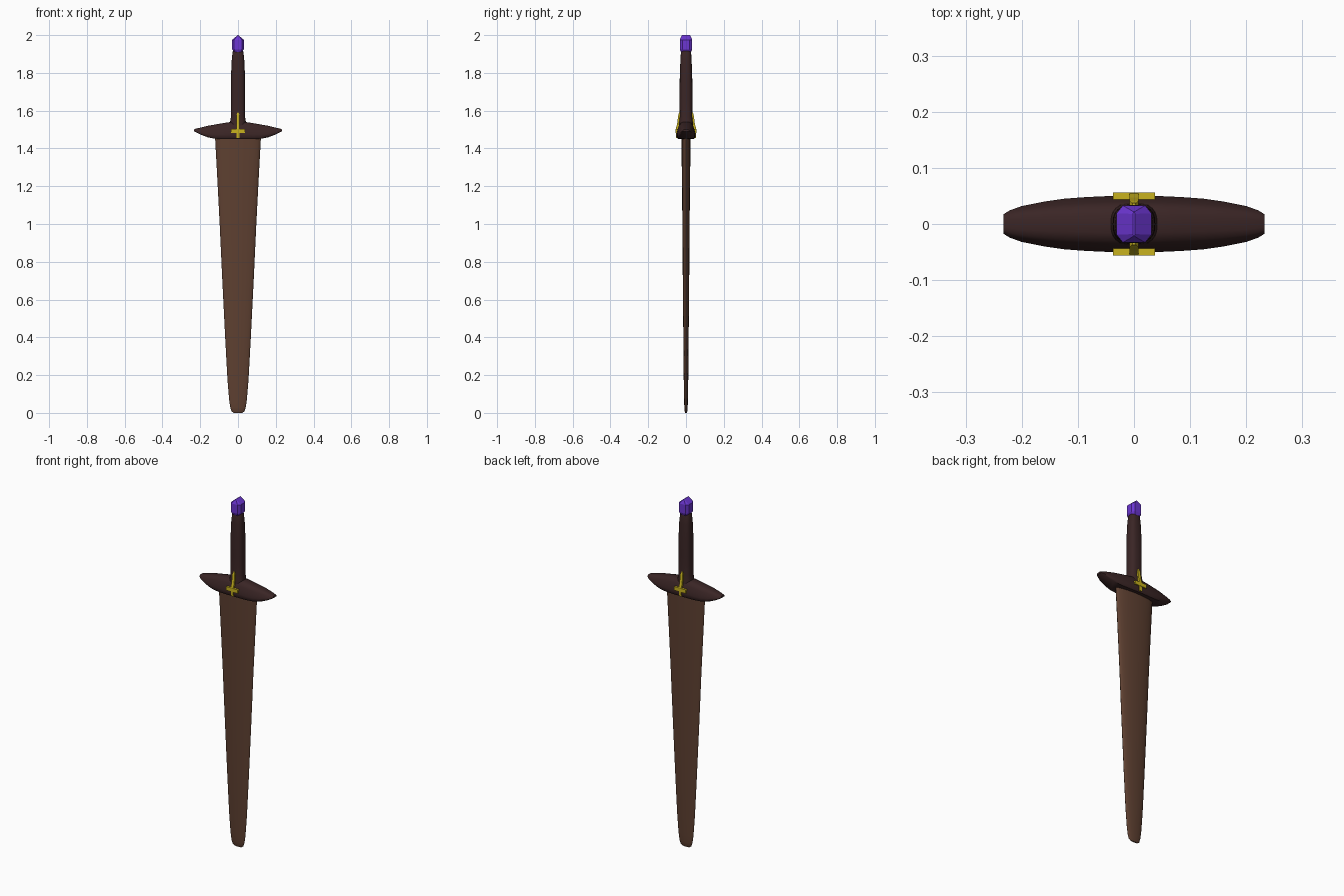
import bpy, bmesh, math

if "Cube" in bpy.data.objects:
    bpy.data.objects.remove(bpy.data.objects["Cube"])


def material(name, rgb):
    m = bpy.data.materials.new(name)
    lin = [((c / 255 + 0.055) / 1.055) ** 2.4 for c in rgb]
    m.diffuse_color = (*lin, 1)
    m.use_nodes = True
    m.node_tree.nodes["Principled BSDF"].inputs["Base Color"].default_value = m.diffuse_color
    return m


WOOD = material("brown wood", (94, 64, 49))
DARK = material("dark wood", (58, 37, 37))
GOLD = material("gold", (200, 178, 30))
VIOLET = material("violet gem", (108, 54, 210))


def loft(name, rings, mat, angle=None):
    """Skin a list of closed rings with equal point counts and cap both ends."""
    bm = bmesh.new()
    loops = [[bm.verts.new(p) for p in ring] for ring in rings]
    n = len(loops[0])
    for a, b in zip(loops, loops[1:]):
        for i in range(n):
            bm.faces.new((a[i], a[(i + 1) % n], b[(i + 1) % n], b[i]))
    bm.faces.new(loops[0])
    bm.faces.new(loops[-1])
    bmesh.ops.recalc_face_normals(bm, faces=bm.faces)
    me = bpy.data.meshes.new(name)
    bm.to_mesh(me)
    bm.free()
    ob = bpy.data.objects.new(name, me)
    bpy.context.collection.objects.link(ob)
    me.materials.append(mat)
    if angle:
        bpy.ops.object.select_all(action='DESELECT')
        bpy.context.view_layer.objects.active = ob
        ob.select_set(True)
        bpy.ops.object.shade_smooth_by_angle(angle=math.radians(angle))
    return ob


def oval(hx, hy, z, power=1.0, n=24):
    """Superellipse ring; power under 1 makes it boxier."""
    pts = []
    for i in range(n):
        t = math.tau * i / n
        c, s = math.cos(t), math.sin(t)
        pts.append((math.copysign(abs(c) ** power, c) * hx,
                    math.copysign(abs(s) ** power, s) * hy, z))
    return pts


# Blade: thin lens section tapering to a blunt, rounded tip
blade = [(0.022, 0.004, 0.0), (0.034, 0.007, 0.008), (0.041, 0.009, 0.03),
         (0.047, 0.010, 0.07), (0.056, 0.012, 0.18), (0.068, 0.014, 0.4),
         (0.083, 0.017, 0.7), (0.097, 0.019, 1.0), (0.110, 0.022, 1.25),
         (0.122, 0.024, 1.47)]
loft("blade", [oval(*b) for b in blade], WOOD, 40)

# Guard: flat-bottomed, sloped section swept along x
section = [(0.85, 0), (1, 0.12), (1, 0.3), (0.92, 0.5), (0.78, 0.75), (0.6, 0.93), (0.3, 1)]
section += [(-u, v) for u, v in reversed(section)]
half = [(0, 0.050, 1.45, 1.54), (0.04, 0.050, 1.45, 1.54), (0.085, 0.048, 1.45, 1.533),
        (0.125, 0.045, 1.452, 1.526), (0.16, 0.040, 1.459, 1.520),
        (0.20, 0.032, 1.474, 1.510), (0.222, 0.024, 1.485, 1.505),
        (0.233, 0.017, 1.491, 1.501)]
stations = [(-x, y, a, b) for x, y, a, b in reversed(half[1:])] + half
loft("guard", [[(x, u * y, a + v * (b - a)) for u, v in section]
               for x, y, a, b in stations], DARK, 45)

# Grip, with a flared root and a narrowing top
grip = [(0.043, 0.038, 1.52), (0.041, 0.036, 1.545), (0.037, 0.033, 1.57),
        (0.038, 0.034, 1.68), (0.037, 0.033, 1.78), (0.034, 0.030, 1.86),
        (0.029, 0.027, 1.91), (0.024, 0.024, 1.92)]
loft("grip", [oval(*g, power=0.75) for g in grip], DARK, 45)


# Faceted gem: octagonal body rising to a ridge along y
def octagon(hx, hy, cx, cy, z):
    return [(hx, -cy, z), (hx, cy, z), (cx, hy, z), (-cx, hy, z),
            (-hx, cy, z), (-hx, -cy, z), (-cx, -hy, z), (cx, -hy, z)]


loft("pommel_gem", [octagon(0.018, 0.024, 0.012, 0.014, 1.905),
                    octagon(0.031, 0.033, 0.020, 0.019, 1.925),
                    octagon(0.031, 0.033, 0.020, 0.019, 1.975),
                    octagon(0.0015, 0.022, 0.001, 0.018, 2.0)], VIOLET)


# Gold cross on both sides of the guard
def bar(name, stops, side):
    """Slim bar through stops of (z, outer y, inner y, half width)."""
    loft(name, [[(-w, side * o, z), (w, side * o, z), (w, side * i, z), (-w, side * i, z)]
                for z, o, i, w in stops], GOLD)


for label, side in (("front", -1), ("back", 1)):
    bar(label + "_cross_upright",
        [(1.455, 0.053, 0.035, 0.007), (1.50, 0.055, 0.035, 0.008),
         (1.53, 0.047, 0.030, 0.008), (1.575, 0.041, 0.028, 0.008),
         (1.59, 0.037, 0.028, 0.003)], side)
    bar(label + "_cross_arm",
        [(1.481, 0.056, 0.04, 0.037), (1.502, 0.056, 0.04, 0.037)], side)
